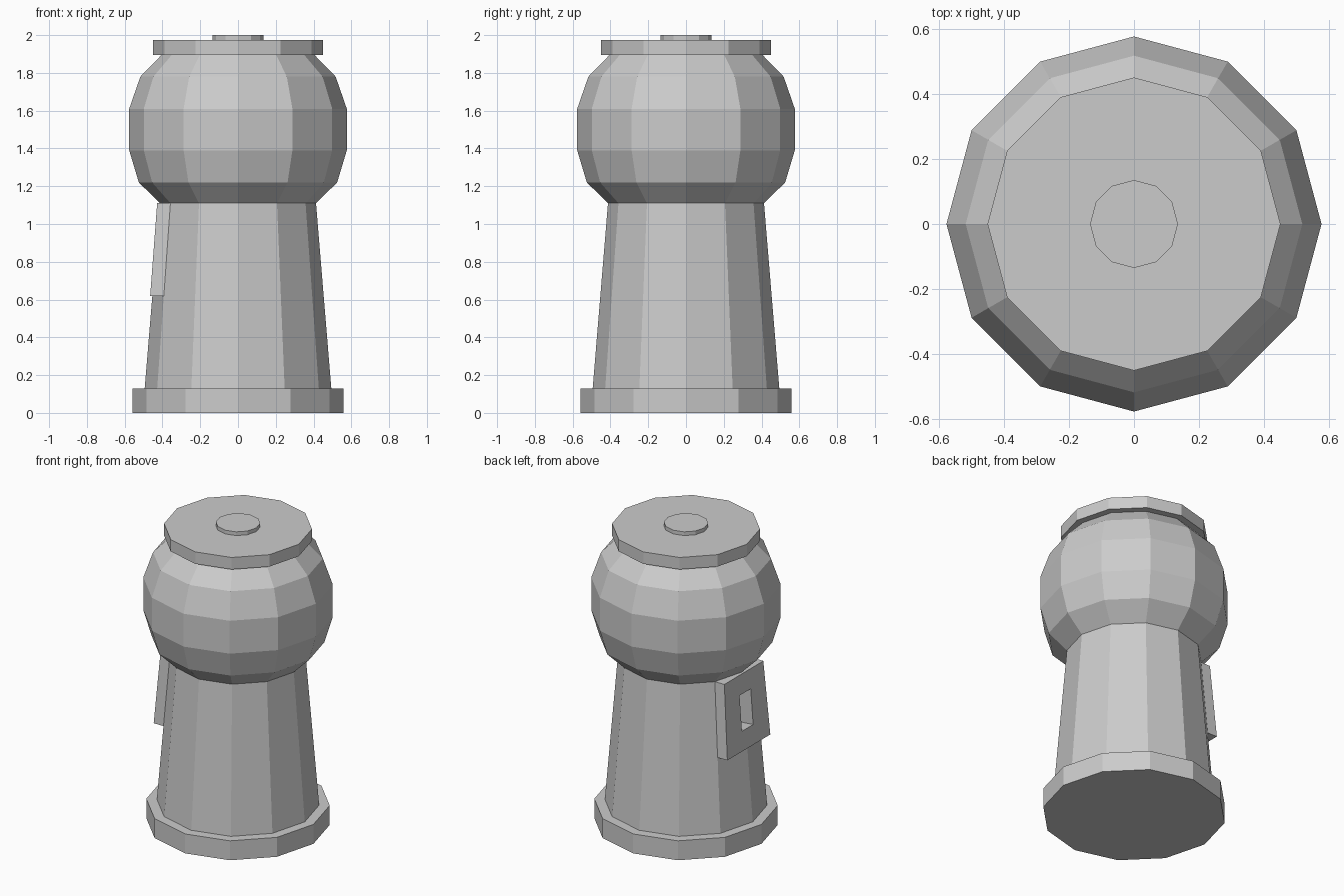
import bpy, bmesh
from math import cos, sin, pi, radians

if "Cube" in bpy.data.objects:
    bpy.data.objects.remove(bpy.data.objects["Cube"])

SIDES = 12


def make_object(name, bm):
    bmesh.ops.recalc_face_normals(bm, faces=bm.faces)
    mesh = bpy.data.meshes.new(name)
    bm.to_mesh(mesh)
    bm.free()
    ob = bpy.data.objects.new(name, mesh)
    bpy.context.collection.objects.link(ob)
    return ob


def lathe(name, profile):
    """Closed twelve-sided solid from (radius, z) points, bottom to top."""
    bm = bmesh.new()
    rings = [[bm.verts.new((r * cos(2 * pi * i / SIDES), r * sin(2 * pi * i / SIDES), z))
              for i in range(SIDES)] for r, z in profile]
    for lo, hi in zip(rings, rings[1:]):
        for i in range(SIDES):
            j = (i + 1) % SIDES
            bm.faces.new((lo[i], lo[j], hi[j], hi[i]))
    bm.faces.new(rings[0])
    bm.faces.new(rings[-1])
    return make_object(name, bm)


# Main stack
lathe("base", [(0.558, 0), (0.558, 0.13)])
pillar = lathe("pillar", [(0.494, 0.13), (0.413, 1.11)])
lathe("globe", [(0.413, 1.11), (0.525, 1.22), (0.576, 1.39),
                (0.576, 1.61), (0.517, 1.78), (0.405, 1.895)])
lathe("lid", [(0.45, 1.895), (0.45, 1.975)])
lathe("lid_button", [(0.135, 1.975), (0.135, 2.0)])

# Tapered plate on the left side, spanning two pillar facets
bm = bmesh.new()
bmesh.ops.create_cube(bm, size=2)
for v in bm.verts:
    top = v.co.z > 0
    outer = v.co.x < 0
    half_width = 0.206 if top else 0.227
    if outer:
        x = -0.428 if top else -0.465
    else:
        x = -0.357 if top else -0.392
    v.co = (x, half_width * v.co.y, 1.11 if top else 0.62)
plate = make_object("slot_plate", bm)

# Recessed slot cut through the plate into the pillar
bm = bmesh.new()
bmesh.ops.create_cube(bm, size=1)
cutter = make_object("slot_cutter", bm)
cutter.location = (-0.446, 0, 0.865)
cutter.scale = (0.2, 0.118, 0.235)
cutter.rotation_euler = (0, radians(4.3), 0)
cutter.hide_render = True
cutter.display_type = 'WIRE'
for ob in (pillar, plate):
    cut = ob.modifiers.new("slot", 'BOOLEAN')
    cut.operation = 'DIFFERENCE'
    cut.solver = 'EXACT'
    cut.object = cutter
